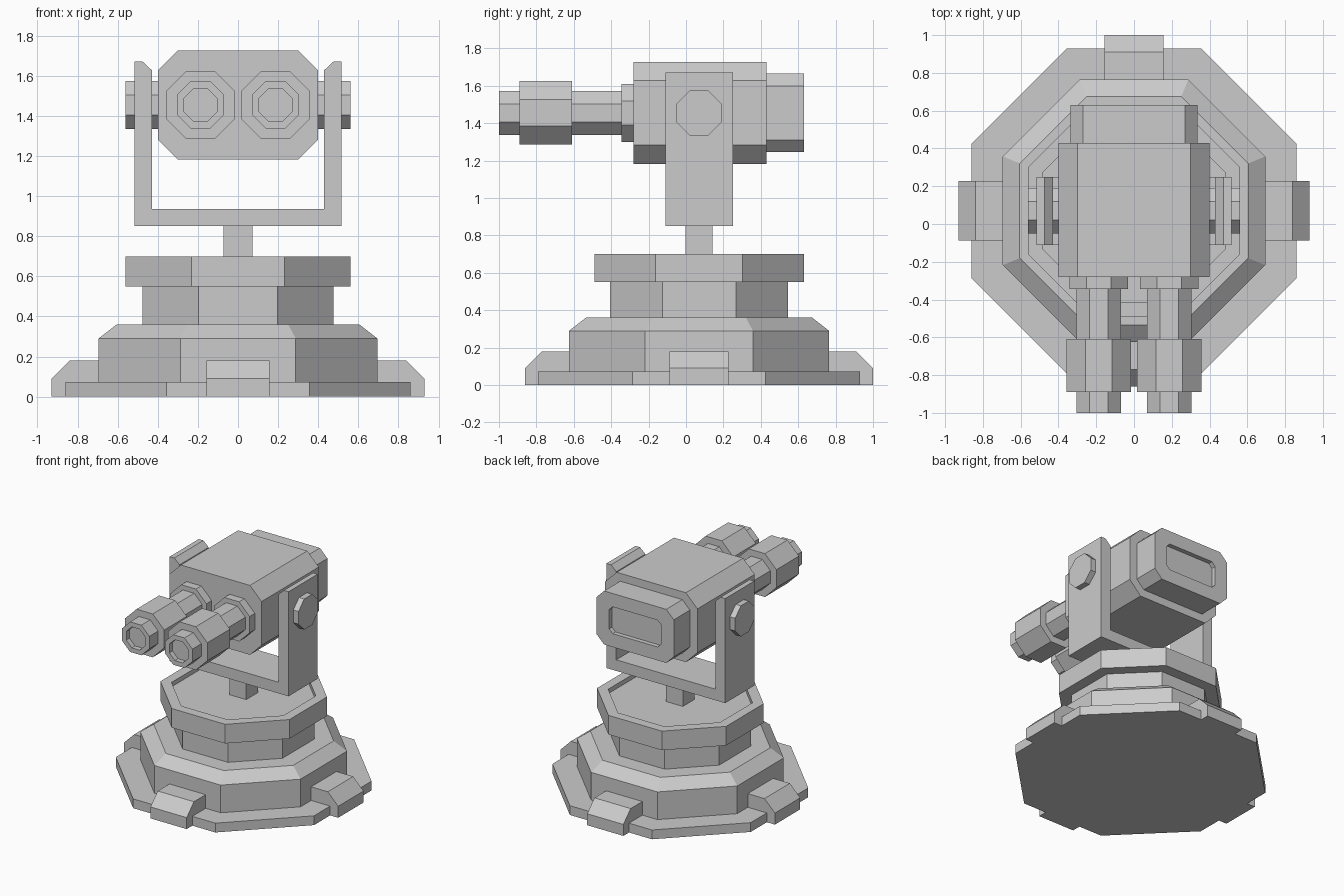
import bpy, bmesh
from math import tan, pi
from mathutils import Matrix, Vector

if "Cube" in bpy.data.objects:
    bpy.data.objects.remove(bpy.data.objects["Cube"])

CY = 0.07           # y of the pedestal and yoke axis
CZ = 1.455          # height of the gun axis
T = 1 - tan(pi / 8)  # corner cut of a regular octagon, relative to its half width


def finish(name, bm, matrix):
    bmesh.ops.recalc_face_normals(bm, faces=bm.faces)
    bm.transform(matrix)
    mesh = bpy.data.meshes.new(name)
    bm.to_mesh(mesh)
    bm.free()
    obj = bpy.data.objects.new(name, mesh)
    bpy.context.collection.objects.link(obj)
    return obj


def frame(axis, origin):
    """Local (u, v, t) to world, with t running along the given axis."""
    cols = {'X': ((0, 1, 0), (0, 0, 1), (1, 0, 0)),
            'Y': ((-1, 0, 0), (0, 0, 1), (0, 1, 0)),
            'Z': ((1, 0, 0), (0, 1, 0), (0, 0, 1))}[axis]
    return Matrix.Translation(origin) @ Matrix(cols).transposed().to_4x4()


def loft(name, axis, origin, sections):
    """Skin corner-cut rectangles (t, half_width, half_height, cut), capping both ends."""
    bm = bmesh.new()
    rings = []
    for t, w, h, c in sections:
        pts = [(w, -h + c), (w, h - c), (w - c, h), (-w + c, h),
               (-w, h - c), (-w, -h + c), (-w + c, -h), (w - c, -h)]
        rings.append([bm.verts.new((u, v, t)) for u, v in pts])
    for a, b in zip(rings, rings[1:]):
        for i in range(8):
            j = (i + 1) % 8
            bm.faces.new((a[i], a[j], b[j], b[i]))
    bm.faces.new(rings[0])
    bm.faces.new(rings[-1])
    return finish(name, bm, frame(axis, origin))


def octagon(name, axis, origin, profile):
    """Eight-sided turned shape from (t, half width across flats) pairs."""
    return loft(name, axis, origin, [(t, r, r, r * T) for t, r in profile])


def extrude_xz(name, profile, half_depth, matrix):
    """Extrude an x/z outline along y."""
    bm = bmesh.new()
    face = bm.faces.new([bm.verts.new((x, -half_depth, z)) for x, z in profile])
    geom = bmesh.ops.extrude_face_region(bm, geom=[face], use_keep_orig=True)['geom']
    bmesh.ops.translate(bm, vec=(0, 2 * half_depth, 0),
                        verts=[g for g in geom if isinstance(g, bmesh.types.BMVert)])
    return finish(name, bm, matrix)


pedestal = Vector((0, CY, 0))

# Stepped octagonal pedestal
octagon("base_plate", 'Z', pedestal, [(0, 0.86), (0.073, 0.86)])
octagon("base_tier", 'Z', pedestal, [(0.073, 0.695), (0.29, 0.695), (0.36, 0.605)])
octagon("column", 'Z', pedestal, [(0.36, 0.475), (0.55, 0.475)])
octagon("turntable", 'Z', pedestal,
        [(0.55, 0.56), (0.70, 0.56), (0.70, 0.485), (0.665, 0.485)])

# Four chamfered feet
foot = [(0.62, 0), (0.93, 0), (0.93, 0.09), (0.84, 0.18), (0.62, 0.18)]
for i in range(4):
    extrude_xz(f"foot_{i + 1}", foot, 0.157,
               Matrix.Translation(pedestal) @ Matrix.Rotation(i * pi / 2, 4, 'Z'))

# Post and U-shaped yoke
extrude_xz("post", [(-0.073, 0.665), (0.073, 0.665), (0.073, 0.85), (-0.073, 0.85)],
           0.073, Matrix.Translation(pedestal))
half = [(0.515, 0.85), (0.515, 1.67), (0.475, 1.67), (0.43, 1.628), (0.43, 0.937)]
yoke = half + [(-x, z) for x, z in reversed(half)]
extrude_xz("yoke", yoke, 0.18, Matrix.Translation(pedestal))

# Gun body and rear housing with recessed panel
axis_point = Vector((0, 0, CZ))
loft("gun_body", 'Y', axis_point,
     [(-0.28, 0.40, 0.272, 0.10), (0.43, 0.40, 0.272, 0.10)])
loft("rear_housing", 'Y', axis_point,
     [(0.43, 0.335, 0.21, 0.065), (0.63, 0.335, 0.21, 0.065),
      (0.63, 0.225, 0.105, 0.03), (0.595, 0.225, 0.105, 0.03)])

# Pivot pins and twin barrels
barrel = [(-0.28, 0.155), (-0.345, 0.155), (-0.345, 0.118), (-0.61, 0.118),
          (-0.61, 0.17), (-0.89, 0.17), (-0.89, 0.118), (-1.0, 0.118),
          (-1.0, 0.082), (-0.96, 0.082)]
for side, s in (("left", -1), ("right", 1)):
    octagon(f"pivot_pin_{side}", 'X', (0, CY, CZ), [(s * 0.40, 0.12), (s * 0.56, 0.12)])
    octagon(f"barrel_{side}", 'Y', (s * 0.187, 0, CZ), barrel)
